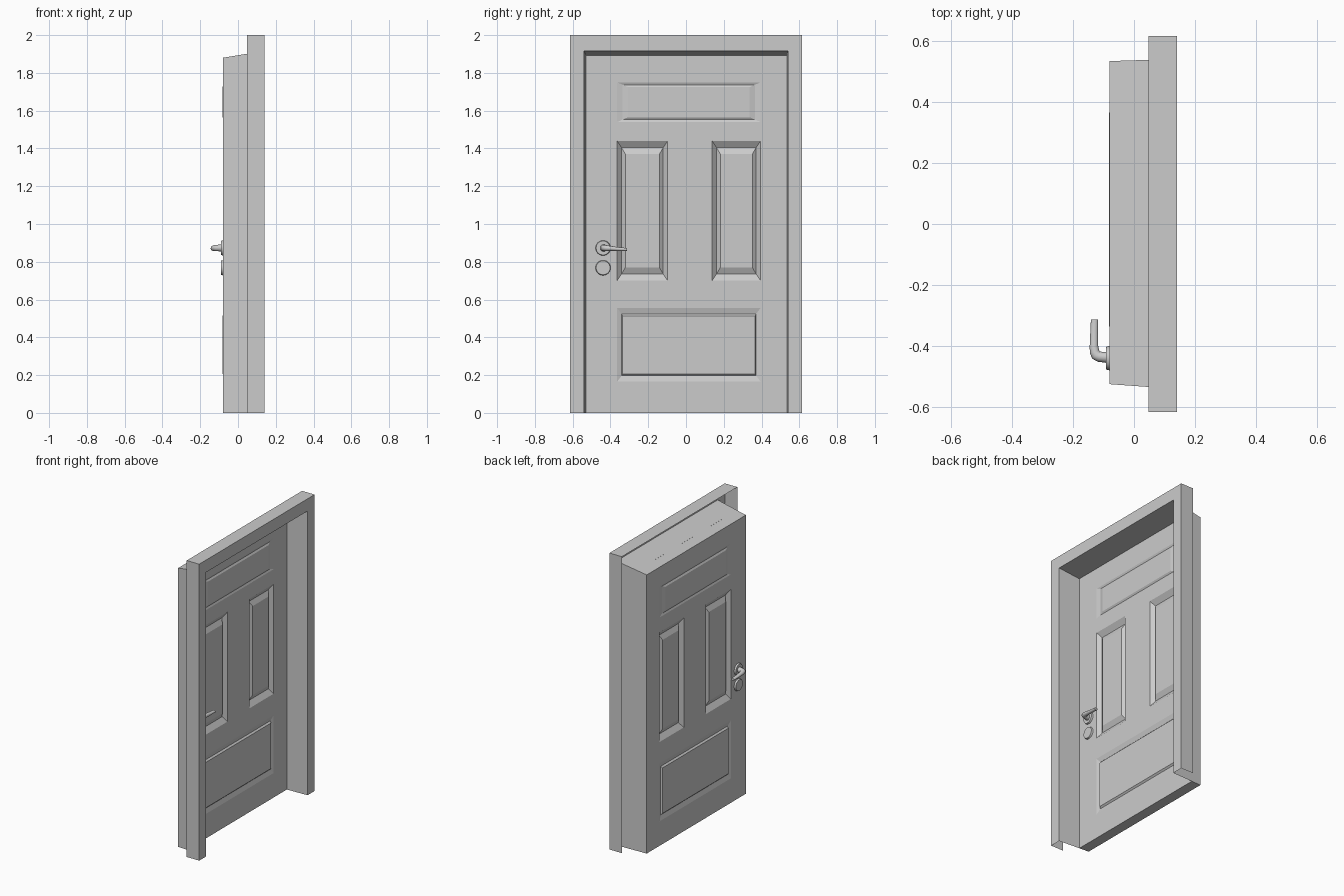
import bpy, bmesh, math
from mathutils import Vector, Matrix

if "Cube" in bpy.data.objects:
    bpy.data.objects.remove(bpy.data.objects["Cube"])


def make_object(name, bm, smooth=False):
    bmesh.ops.remove_doubles(bm, verts=bm.verts, dist=1e-5)
    mesh = bpy.data.meshes.new(name)
    bm.to_mesh(mesh)
    bm.free()
    ob = bpy.data.objects.new(name, mesh)
    bpy.context.collection.objects.link(ob)
    if smooth:
        bpy.ops.object.select_all(action='DESELECT')
        ob.select_set(True)
        bpy.context.view_layer.objects.active = ob
        bpy.ops.object.shade_smooth_by_angle(angle=math.radians(40))
    return ob


def add_face(bm, pts, flip=False):
    pts = list(reversed(pts)) if flip else pts
    bm.faces.new([bm.verts.new(p) for p in pts])


# Door frame: open-backed casing whose lining tapers back to the door leaf
def arch(x, y0, y1, top):
    return [(x, y0, 0), (x, y0, top), (x, y1, top), (x, y1, 0)]


bm = bmesh.new()
rings = [arch(0.048, -0.615, 0.615, 2.0), arch(0.141, -0.615, 0.615, 2.0),
         arch(0.141, -0.54, 0.54, 1.917), arch(-0.08, -0.524, 0.533, 1.88)]
for a, b in zip(rings, rings[1:]):
    for i in range(3):
        add_face(bm, [a[i], b[i], b[i + 1], a[i + 1]])
make_object("door_frame", bm)

# Panels: outer rectangle and steps of (y inset, z inset, depth below the leaf face)
LEFT, RIGHT, MID_L, MID_R = -0.365, 0.395, -0.097, 0.138
TOP_STEPS = [(0.03, 0.013, 0.005), (0.058, 0.025, -0.002)]
MID_STEPS = [(0.024, 0.036, 0.024), (0.044, 0.07, 0.008)]
LOW_STEPS = [(0.024, 0.032, 0.009), (0.03, 0.042, -0.001)]
PANELS = [(LEFT, RIGHT, 1.54, 1.75, TOP_STEPS),
          (LEFT, MID_L, 0.70, 1.44, MID_STEPS),
          (MID_R, RIGHT, 0.70, 1.44, MID_STEPS),
          (LEFT, RIGHT, 0.165, 0.556, LOW_STEPS)]


def leaf_side(bm, x, sign, y0, y1, top):
    flip = sign < 0

    def rect(a, b, c, d, depth=0.0):
        px = x - sign * depth
        return [(px, a, c), (px, b, c), (px, b, d), (px, a, d)]

    # flat stiles and rails around the panels
    ys = [y0, LEFT, MID_L, MID_R, RIGHT, y1]
    zs = [0, 0.165, 0.556, 0.70, 1.44, 1.54, 1.75, top]
    for a, b in zip(ys, ys[1:]):
        for c, d in zip(zs, zs[1:]):
            cy, cz = (a + b) / 2, (c + d) / 2
            if not any(p[0] < cy < p[1] and p[2] < cz < p[3] for p in PANELS):
                add_face(bm, rect(a, b, c, d), flip)
    # stepped panels
    for a, b, c, d, steps in PANELS:
        outer = rect(a, b, c, d)
        for dy, dz, depth in steps:
            inner = rect(a + dy, b - dy, c + dz, d - dz, depth)
            for i in range(4):
                j = (i + 1) % 4
                add_face(bm, [outer[i], outer[j], inner[j], inner[i]], flip)
            outer = inner
        add_face(bm, outer, flip)


# Door leaf: panelled on both sides
OUT_X, IN_X = -0.08, -0.01
bm = bmesh.new()
leaf_side(bm, OUT_X, -1, -0.524, 0.533, 1.88)
leaf_side(bm, IN_X, 1, -0.529, 0.535, 1.892)
add_face(bm, [(OUT_X, -0.524, 0), (OUT_X, 0.533, 0), (IN_X, 0.535, 0), (IN_X, -0.529, 0)])
make_object("door_leaf", bm)


# Round plates behind the lever and the lock
def plate(name, x, sign, z):
    bm = bmesh.new()
    bmesh.ops.create_cone(bm, cap_ends=True, segments=24, radius1=0.04, radius2=0.037, depth=0.011)
    turn = Matrix.Rotation(sign * math.pi / 2, 4, 'Y')
    bm.transform(Matrix.Translation((x + sign * 0.0055, -0.439, z)) @ turn)
    make_object(name, bm, True)


# Lever: elliptical section swept along a bent path of (reach, y, z, width, height)
PATH = [(0.0, -0.436, 0.873, 0.02, 0.02), (0.018, -0.436, 0.873, 0.017, 0.018),
        (0.035, -0.434, 0.873, 0.017, 0.017), (0.044, -0.429, 0.873, 0.017, 0.016),
        (0.049, -0.418, 0.872, 0.016, 0.015), (0.051, -0.40, 0.871, 0.014, 0.013),
        (0.050, -0.355, 0.867, 0.013, 0.010), (0.049, -0.312, 0.865, 0.012, 0.008)]


def lever(name, x, sign):
    bm = bmesh.new()
    pts = [Vector((x + sign * p[0], p[1], p[2])) for p in PATH]
    loops = []
    for i, p in enumerate(pts):
        t = pts[min(i + 1, len(pts) - 1)] - pts[max(i - 1, 0)]
        n = Vector((t.y, -t.x, 0)).normalized()
        loops.append([bm.verts.new(p + n * PATH[i][3] * math.cos(k * math.tau / 14)
                                   + Vector((0, 0, PATH[i][4] * math.sin(k * math.tau / 14))))
                      for k in range(14)])
    for a, b in zip(loops, loops[1:]):
        for k in range(14):
            j = (k + 1) % 14
            bm.faces.new([a[k], a[j], b[j], b[k]])
    bm.faces.new(loops[0])
    bm.faces.new(loops[-1])
    bmesh.ops.recalc_face_normals(bm, faces=bm.faces)
    make_object(name, bm, True)


# Handle sets on both faces of the leaf
for side, x, sign in (("outer", OUT_X, -1), ("inner", IN_X, 1)):
    plate(side + "_lever_plate", x, sign, 0.873)
    plate(side + "_lock_plate", x, sign, 0.768)
    lever(side + "_lever", x, sign)
